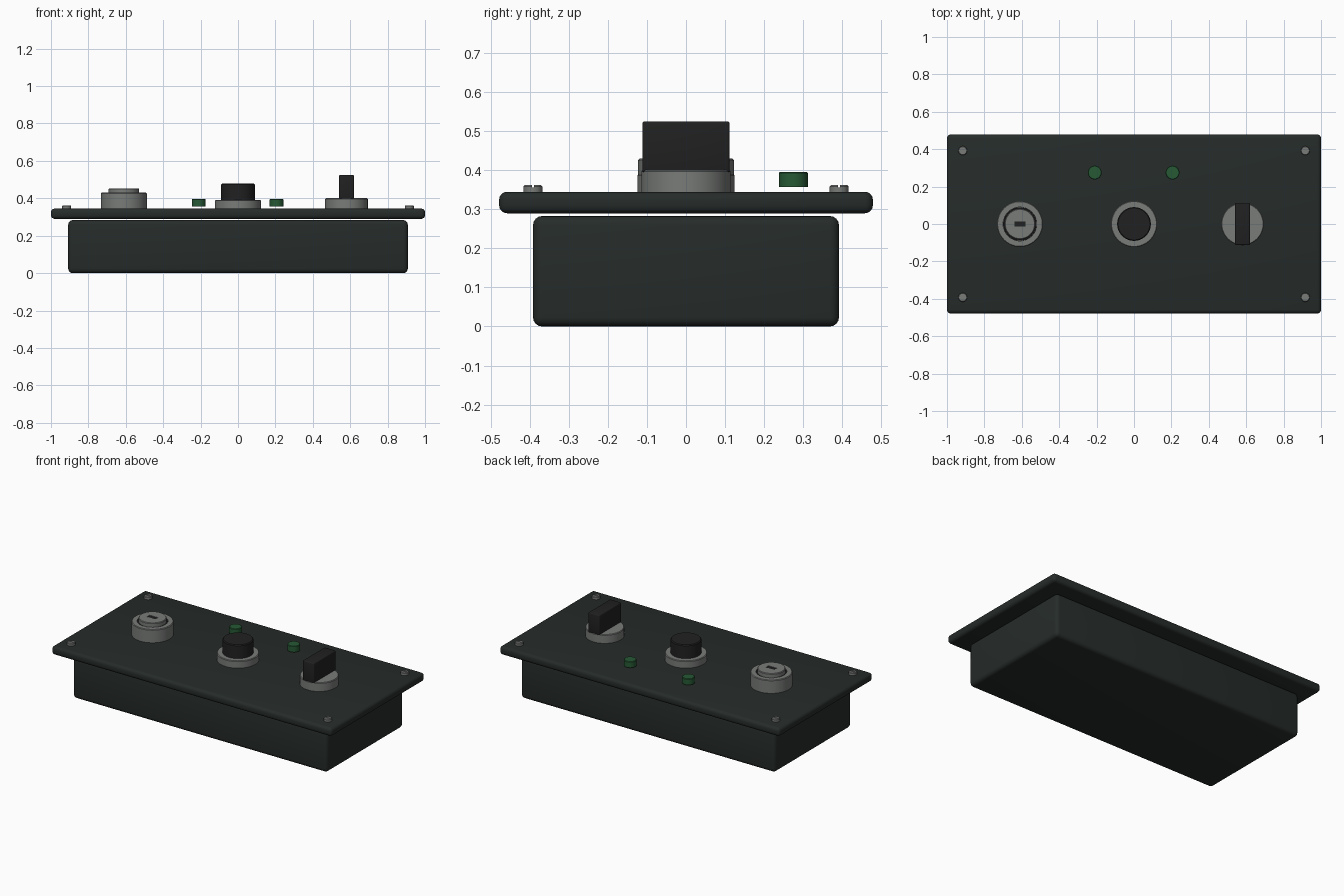
import bpy, bmesh, math

if "Cube" in bpy.data.objects:
    bpy.data.objects.remove(bpy.data.objects["Cube"])


def material(name, color):
    m = bpy.data.materials.new(name)
    m.diffuse_color = (*color, 1)
    m.use_nodes = True
    m.node_tree.nodes["Principled BSDF"].inputs["Base Color"].default_value = m.diffuse_color
    return m


CASE = material("dark_case", (0.019, 0.025, 0.023))
METAL = material("grey_metal", (0.19, 0.20, 0.19))
BLACK = material("black_plastic", (0.014, 0.015, 0.014))
GREEN = material("green_lamp", (0.02, 0.10, 0.035))
PLATE_TOP = 0.345


def finish(name, bm, mat, loc=(0, 0, 0)):
    bmesh.ops.recalc_face_normals(bm, faces=bm.faces)
    me = bpy.data.meshes.new(name)
    bm.to_mesh(me)
    bm.free()
    ob = bpy.data.objects.new(name, me)
    ob.location = loc
    bpy.context.collection.objects.link(ob)
    me.materials.append(mat)
    smooth(ob)
    return ob


def smooth(ob):
    bpy.ops.object.select_all(action='DESELECT')
    ob.select_set(True)
    bpy.context.view_layer.objects.active = ob
    bpy.ops.object.shade_smooth_by_angle(angle=math.radians(35))


def box(name, center, size, bevel, mat, segments=4):
    bm = bmesh.new()
    bmesh.ops.create_cube(bm, size=1)
    bmesh.ops.scale(bm, vec=size, verts=bm.verts)
    if bevel:
        bmesh.ops.bevel(bm, geom=bm.edges[:], offset=bevel, segments=segments,
                        profile=0.5, affect='EDGES')
    return finish(name, bm, mat, center)


def lathe(name, x, y, profile, mat, steps=64):
    """Revolve (radius, height) points about a vertical axis."""
    bm = bmesh.new()
    vs = [bm.verts.new((r, 0, z)) for r, z in profile]
    edges = [bm.edges.new(p) for p in zip(vs, vs[1:])]
    bmesh.ops.spin(bm, geom=vs + edges, cent=(0, 0, 0), axis=(0, 0, 1),
                   angle=math.tau, steps=steps)
    bmesh.ops.remove_doubles(bm, verts=bm.verts, dist=1e-5)
    return finish(name, bm, mat, (x, y, 0))


def disc(r, z0, z1, b=0.004):
    return [(0, z0), (r, z0), (r, z1 - b), (r - b, z1), (0, z1)]


def cut(ob, center, size):
    cutter = box("slot_cutter", center, size, 0, BLACK)
    cutter.hide_render = True
    mod = ob.modifiers.new("slot", 'BOOLEAN')
    mod.operation = 'DIFFERENCE'
    mod.solver = 'EXACT'
    mod.object = cutter
    bpy.context.view_layer.objects.active = ob
    bpy.ops.object.modifier_apply(modifier=mod.name)
    bpy.data.objects.remove(cutter)
    smooth(ob)


# Housing and face plate
box("housing", (0, 0, 0.1415), (1.816, 0.784, 0.283), 0.024, CASE)
box("face_plate", (0, 0, 0.3175), (2.0, 0.957, 0.055), 0.02, CASE)

# Slotted corner screws
for i, (sx, sy) in enumerate([(-1, -1), (1, -1), (-1, 1), (1, 1)]):
    x, y = sx * 0.916, sy * 0.392
    screw = lathe(f"corner_screw_{i + 1}", x, y, disc(0.024, 0.343, 0.362, 0.003), METAL, 32)
    cut(screw, (x, y, 0.362), (0.06, 0.006, 0.012))

# Key switch: collar, raised barrel and keyhole
KX = -0.61
lathe("key_switch_collar", KX, 0,
      [(0, PLATE_TOP - 0.003), (0.123, PLATE_TOP - 0.003), (0.123, 0.426), (0.119, 0.43),
       (0.09, 0.43), (0.09, 0.405), (0, 0.405)], METAL)
lathe("key_switch_groove", KX, 0, disc(0.0895, 0.404, 0.426, 0.001), BLACK)
barrel = lathe("key_switch_barrel", KX, 0, disc(0.082, 0.42, 0.453), METAL)
cut(barrel, (KX, 0, 0.453), (0.06, 0.028, 0.03))
box("keyhole", (KX, 0, 0.443), (0.06, 0.028, 0.014), 0, BLACK)

# Start push button
lathe("start_button_ring", 0, 0, disc(0.124, PLATE_TOP - 0.003, 0.391), METAL)
lathe("start_button_cap", 0, 0, disc(0.09, 0.385, 0.478, 0.005), BLACK)

# Rotary switch
lathe("rotary_switch_base", 0.58, 0, disc(0.114, PLATE_TOP, 0.401), METAL)
box("rotary_switch_handle", (0.58, 0, 0.46), (0.08, 0.224, 0.13), 0.006, BLACK, 3)

# Indicator lamps
for side, x in (("left", -0.21), ("right", 0.206)):
    lathe(f"indicator_lamp_{side}", x, 0.275, disc(0.037, 0.357, 0.396, 0.003), GREEN, 48)
